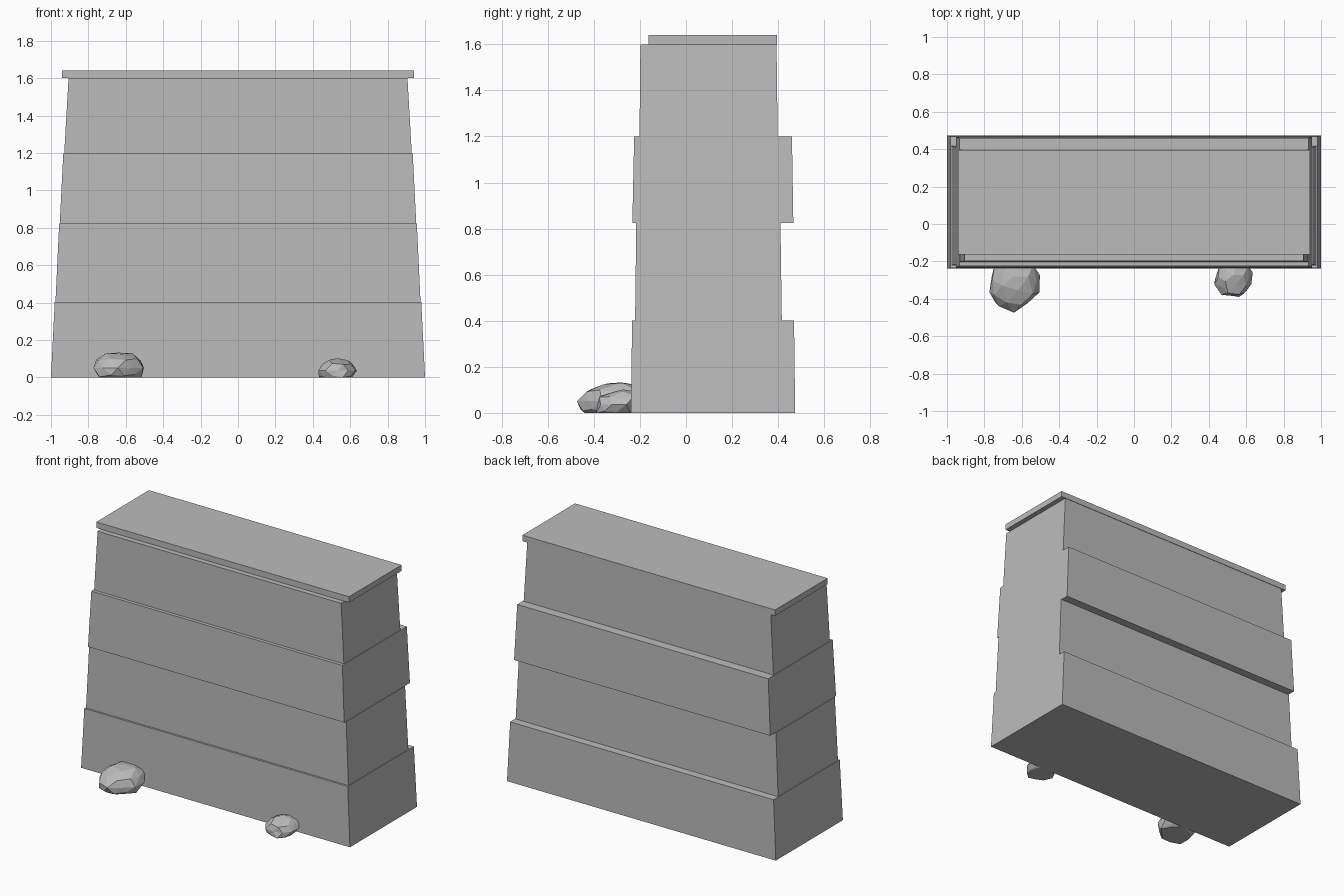
import bpy, bmesh, random
from mathutils import Vector

if "Cube" in bpy.data.objects:
    bpy.data.objects.remove(bpy.data.objects["Cube"])

grey = bpy.data.materials.new("stone_grey")
grey.diffuse_color = (0.5, 0.5, 0.5, 1)
grey.use_nodes = True
grey.node_tree.nodes["Principled BSDF"].inputs["Base Color"].default_value = grey.diffuse_color


def finish(name, bm):
    bmesh.ops.recalc_face_normals(bm, faces=bm.faces[:])
    me = bpy.data.meshes.new(name)
    bm.to_mesh(me)
    bm.free()
    me.materials.append(grey)
    ob = bpy.data.objects.new(name, me)
    bpy.context.collection.objects.link(ob)


def slab(name, z0, z1, bottom, top):
    """Tapered block; bottom and top are (half width, front y, back y)."""
    bm = bmesh.new()
    bmesh.ops.create_cube(bm, size=2)
    for v in bm.verts:
        up = v.co.z > 0
        hw, front, back = top if up else bottom
        v.co = (v.co.x * hw, front if v.co.y < 0 else back, z1 if up else z0)
    finish(name, bm)


def rock(name, lo, hi, lean, seed):
    """Jagged low-poly boulder fitted to a box, flattened on the ground."""
    rng = random.Random(seed)
    bm = bmesh.new()
    bmesh.ops.create_icosphere(bm, subdivisions=2, radius=1)
    for v in bm.verts:
        v.co *= rng.uniform(0.86, 1.08)
        v.co.y -= lean * v.co.z * -1
    mn = Vector([min(v.co[i] for v in bm.verts) for i in range(3)])
    mx = Vector([max(v.co[i] for v in bm.verts) for i in range(3)])
    for v in bm.verts:
        for i in range(3):
            t = (v.co[i] - mn[i]) / (mx[i] - mn[i])
            v.co[i] = lo[i] + t * (hi[i] - lo[i])
    # cut flat at ground level
    geom = bm.verts[:] + bm.edges[:] + bm.faces[:]
    bmesh.ops.bisect_plane(bm, geom=geom, plane_co=(0, 0, 0),
                           plane_no=(0, 0, 1), clear_inner=True)
    bmesh.ops.holes_fill(bm, edges=[e for e in bm.edges if e.is_boundary])
    finish(name, bm)


# Stacked wall courses, each tapering upward
slab("base_course", 0, 0.402, (1.0, -0.239, 0.474), (0.98, -0.234, 0.469))
slab("second_course", 0.402, 0.824, (0.976, -0.221, 0.416), (0.956, -0.216, 0.410))
slab("third_course", 0.824, 1.2, (0.953, -0.233, 0.466), (0.934, -0.225, 0.460))
slab("top_course", 1.2, 1.6, (0.929, -0.202, 0.398), (0.906, -0.198, 0.393))

# Thin cap slab
slab("cap", 1.6, 1.64, (0.94, -0.163, 0.396), (0.94, -0.163, 0.396))

# Boulders at the foot of the front face
rock("large_rock", (-0.773, -0.474, -0.03), (-0.503, -0.19, 0.132), 0.3, 4)
rock("small_rock", (0.43, -0.39, -0.03), (0.635, -0.19, 0.102), 0.2, 9)
